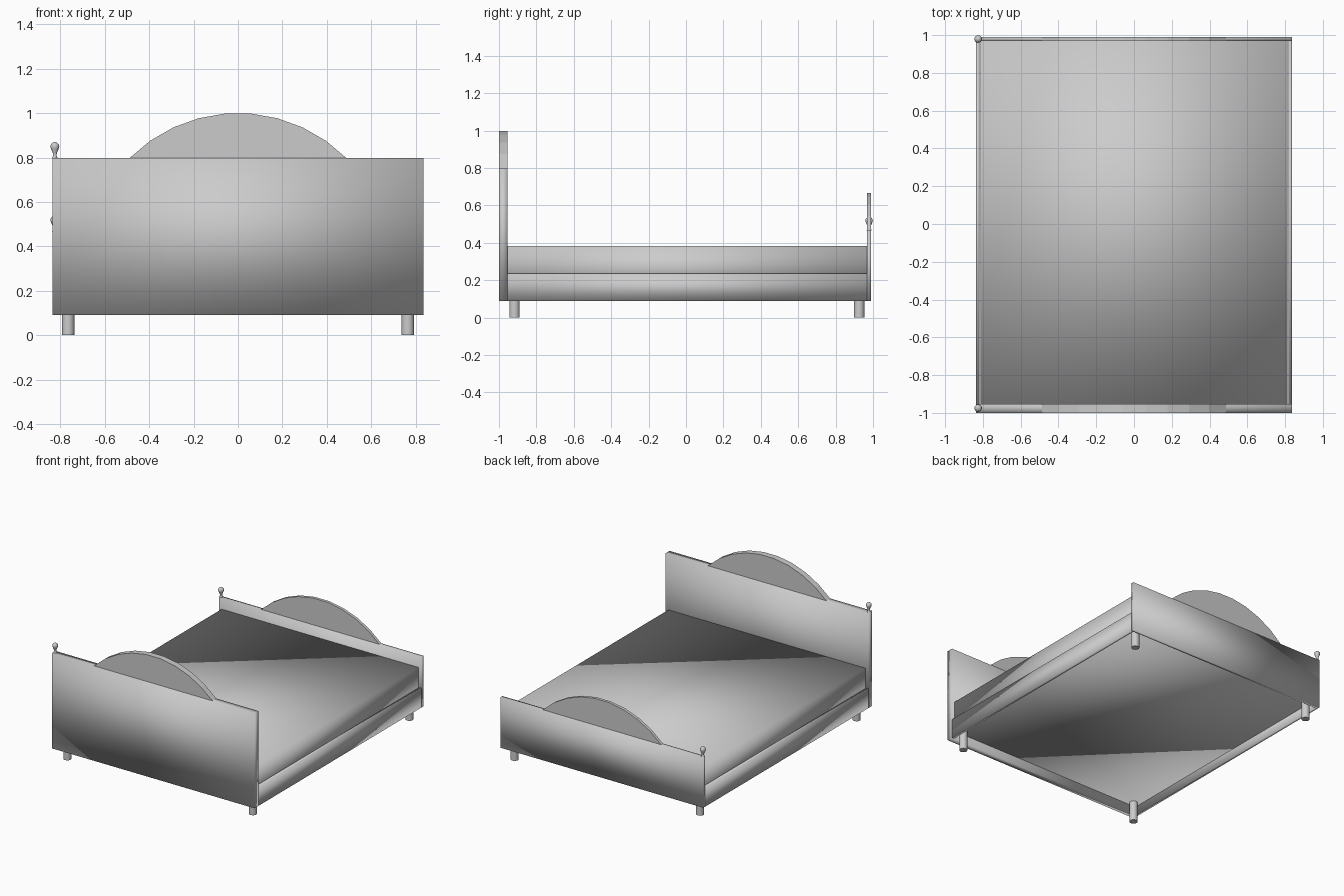
import bpy, bmesh
from math import sin, cos, radians, pi

default = bpy.data.objects.get("Cube")
if default:
    bpy.data.objects.remove(default, do_unlink=True)

grey = bpy.data.materials.new("light_grey")
grey.use_nodes = True
COLOUR = (0.6, 0.6, 0.6, 1)
grey.diffuse_color = COLOUR
grey.node_tree.nodes["Principled BSDF"].inputs["Base Color"].default_value = COLOUR


def finish(name, bm, smooth):
    bmesh.ops.recalc_face_normals(bm, faces=bm.faces)
    for face in bm.faces:
        face.smooth = smooth
    mesh = bpy.data.meshes.new(name)
    bm.to_mesh(mesh)
    bm.free()
    mesh.materials.append(grey)
    obj = bpy.data.objects.new(name, mesh)
    bpy.context.collection.objects.link(obj)
    return obj


def box(name, xs, ys, zs):
    """Soft-shaded box between pairs of limits."""
    bm = bmesh.new()
    bmesh.ops.create_cube(bm, size=1)
    for v in bm.verts:
        v.co = [lim[0] if c < 0 else lim[1] for c, lim in zip(v.co, (xs, ys, zs))]
    return finish(name, bm, True)


def arch(name, ys, base):
    """Flat-faced circular segment standing on a board."""
    bm = bmesh.new()
    radius = 0.69
    drop = radius * cos(radians(45))
    rim = []
    for step in range(10):
        a = radians(45 - 10 * step)
        rim.append(bm.verts.new((radius * sin(a), ys[0], base + radius * cos(a) - drop)))
    face = bm.faces.new(rim)
    ext = bmesh.ops.extrude_face_region(bm, geom=[face], use_keep_orig=True)
    moved = [g for g in ext["geom"] if isinstance(g, bmesh.types.BMVert)]
    bmesh.ops.translate(bm, verts=moved, vec=(0, ys[1] - ys[0], 0))
    return finish(name, bm, False)


def lathe(name, profile, location, sides=16):
    """Turned part from (radius, height) rings, closed at both ends."""
    bm = bmesh.new()
    rings = [[bm.verts.new((r * cos(2 * pi * i / sides), r * sin(2 * pi * i / sides), z))
              for i in range(sides)] for r, z in profile]
    for low, high in zip(rings, rings[1:]):
        for i in range(sides):
            j = (i + 1) % sides
            bm.faces.new((low[i], low[j], high[j], high[i]))
    bm.faces.new(rings[0])
    bm.faces.new(rings[-1])
    obj = finish(name, bm, True)
    obj.location = location
    bpy.ops.object.select_all(action="DESELECT")
    obj.select_set(True)
    bpy.context.view_layer.objects.active = obj
    bpy.ops.object.shade_smooth_by_angle(angle=radians(50))
    return obj


HALF = 0.836
UNDER = 0.09
HEAD = (-1.0, -0.954)
FOOT = (0.968, 0.99)

# End boards, each with an arch and one finial on the right-hand end
FINIAL = [(0.013, 0), (0.008, 0.01), (0.009, 0.022), (0.016, 0.038), (0.02, 0.05),
          (0.018, 0.06), (0.011, 0.068), (0.003, 0.071)]
for name, ys, top, fy in (("headboard", HEAD, 0.798, -0.975),
                          ("footboard", FOOT, 0.467, 0.979)):
    box(name, (-HALF, HALF), ys, (UNDER, top))
    arch(name + "_arch", ys, top)
    lathe(name + "_finial", FINIAL, (-0.825, fy, top))

# Side rails
for side, sign in (("left", 1), ("right", -1)):
    xs = sorted((sign * HALF, sign * 0.817))
    box(side + "_rail", xs, (HEAD[1], FOOT[0]), (UNDER, 0.235))

# Mattress set into the frame
box("mattress", (-0.813, 0.813), (HEAD[1], FOOT[0]), (0.15, 0.382))

# Legs
for end, y in (("front", -0.917), ("back", 0.926)):
    for side, sign in (("left", 1), ("right", -1)):
        lathe(f"{end}_{side}_leg", [(0.028, 0), (0.028, 0.155)], (sign * 0.765, y, 0))
